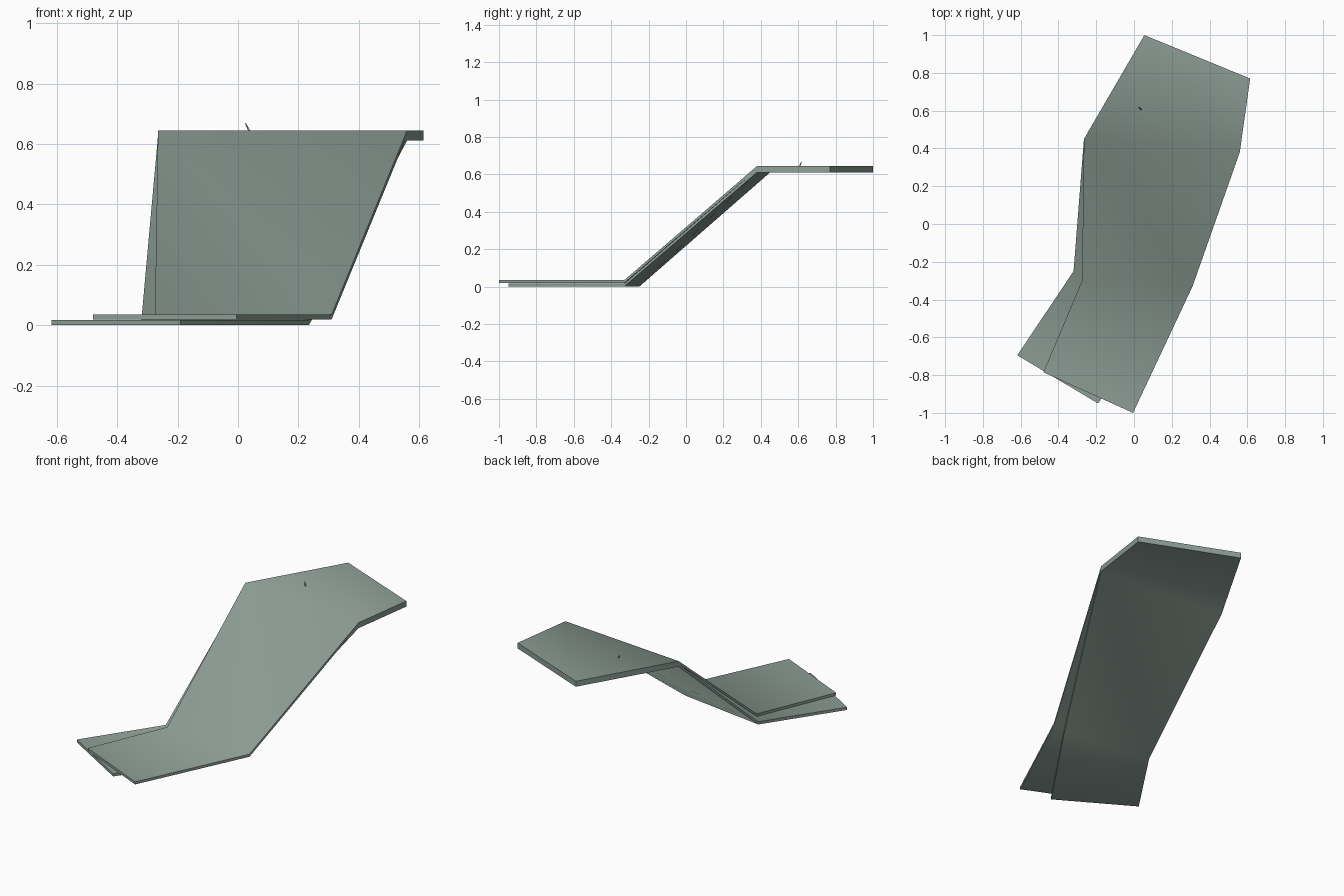
import bpy, bmesh, math
from mathutils import Vector

if "Cube" in bpy.data.objects:
    bpy.data.objects.remove(bpy.data.objects["Cube"])

# Single grey-green colour
mat = bpy.data.materials.new("grey_green")
mat.diffuse_color = (0.27, 0.345, 0.305, 1)
mat.use_nodes = True
mat.node_tree.nodes["Principled BSDF"].inputs["Base Color"].default_value = mat.diffuse_color


def finish(name, bm):
    bmesh.ops.recalc_face_normals(bm, faces=bm.faces[:])
    me = bpy.data.meshes.new(name)
    bm.to_mesh(me)
    bm.free()
    me.materials.append(mat)
    ob = bpy.data.objects.new(name, me)
    bpy.context.collection.objects.link(ob)
    bpy.ops.object.select_all(action='DESELECT')
    ob.select_set(True)
    bpy.context.view_layer.objects.active = ob
    bpy.ops.object.shade_smooth_by_angle(angle=math.radians(60))
    return ob


def folded_sheet(name, rows):
    """rows: (left xy, right xy, bottom z, top z) from front end to back end."""
    bm = bmesh.new()
    rings = []
    for l, r, z0, z1 in rows:
        rings.append([bm.verts.new((*p, z)) for p, z in
                      ((l, z0), (r, z0), (r, z1), (l, z1))])
    for a, b in zip(rings, rings[1:]):
        for i in range(4):
            j = (i + 1) % 4
            bm.faces.new((a[i], a[j], b[j], b[i]))
    bm.faces.new(rings[0])
    bm.faces.new(rings[-1])
    return finish(name, bm)


# Shared raised end of both sheets: fold and back edge
fold = ((-0.265, 0.45), (0.56, 0.38))
back = ((0.055, 1.0), (0.615, 0.77))

# Upper sheet
folded_sheet("upper_sheet", [
    ((-0.48, -0.785), (-0.005, -1.0), 0.019, 0.035),
    ((-0.275, -0.30), (0.31, -0.33), 0.019, 0.035),
    (*fold, 0.628, 0.645),
    (*back, 0.628, 0.645)])

# Lower sheet, fanned out to the left at the front
folded_sheet("lower_sheet", [
    ((-0.618, -0.695), (-0.19, -0.95), 0.0, 0.017),
    ((-0.32, -0.25), (0.235, -0.33), 0.0, 0.017),
    (*fold, 0.611, 0.628),
    (*back, 0.611, 0.628)])

# Tiny slanted pin on the raised end
bm = bmesh.new()
a, b = Vector((0.038, 0.607, 0.642)), Vector((0.025, 0.617, 0.668))
bmesh.ops.create_cone(bm, cap_ends=True, segments=6, radius1=0.004,
                      radius2=0.002, depth=(b - a).length)
bmesh.ops.rotate(bm, verts=bm.verts[:],
                 matrix=(b - a).to_track_quat('Z', 'Y').to_matrix())
bmesh.ops.translate(bm, verts=bm.verts[:], vec=(a + b) / 2)
finish("pin", bm)
